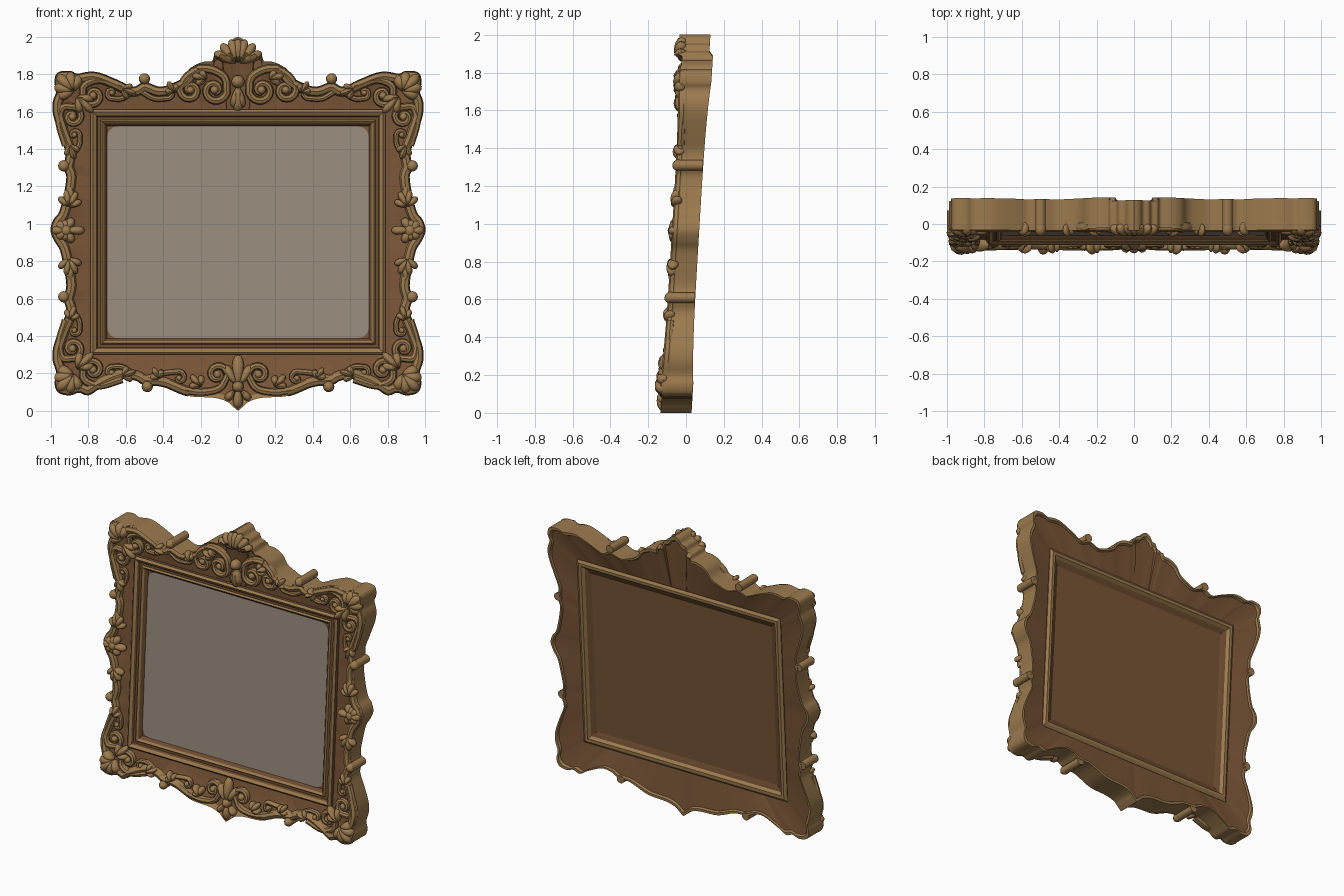
import bpy, bmesh, math
from mathutils import Matrix, Vector

if "Cube" in bpy.data.objects:
    bpy.data.objects.remove(bpy.data.objects["Cube"])

def mat(name, c):
    m = bpy.data.materials.new(name)
    m.diffuse_color = (*c, 1)
    m.use_nodes = True
    m.node_tree.nodes["Principled BSDF"].inputs["Base Color"].default_value = m.diffuse_color
    return m

GOLD = mat("antique_gold", (0.33, 0.195, 0.076))
BROWN = mat("walnut_brown", (0.195, 0.092, 0.038))
DARK = mat("dark_walnut", (0.15, 0.07, 0.028))
GLASS = mat("mirror_grey", (0.31, 0.26, 0.205))
CZ = 0.955  # height of the window centre

def finish(bm, name, mats, mirror=False, angle=40):
    """Lean the part back, thicken it towards top and bottom, make the object."""
    bmesh.ops.recalc_face_normals(bm, faces=bm.faces)
    for v in bm.verts:
        z = v.co.z
        k = 1 + 0.24 * min(1, abs(z - CZ) / 0.8) ** 4
        v.co.y = v.co.y * k + 0.06 * (z - 1) - (0.02 if z > 1.89 else 0)
    me = bpy.data.meshes.new(name)
    bm.to_mesh(me)
    bm.free()
    for m in mats:
        me.materials.append(m)
    ob = bpy.data.objects.new(name, me)
    bpy.context.collection.objects.link(ob)
    bpy.ops.object.select_all(action='DESELECT')
    ob.select_set(True)
    bpy.context.view_layer.objects.active = ob
    bpy.ops.object.shade_smooth_by_angle(angle=math.radians(angle))
    if mirror:
        ob.modifiers.new("mirror", 'MIRROR').use_mirror_merge = False
    return ob

def smooth(pts, n=4):
    """Catmull-Rom curve through 2D points."""
    p = [Vector(q) for q in pts]
    p = [2 * p[0] - p[1]] + p + [2 * p[-1] - p[-2]]
    out = []
    for a, b, c, d in zip(p, p[1:], p[2:], p[3:]):
        for i in range(n):
            t = i / n
            out.append(0.5 * (2 * b + (c - a) * t + (2 * a - 5 * b + 4 * c - d) * t * t
                              + (3 * b - a - 3 * c + d) * t ** 3))
    return out + [p[-2]]

def loft(bm, rings, mats, closed):
    """Skin rings of points; mats gives a material per strip between rings."""
    vs = [[bm.verts.new(c) for c in r] for r in rings]
    n = len(vs[0])
    for j in range(len(vs) if closed else len(vs) - 1):
        a, b = vs[j], vs[(j + 1) % len(vs)]
        for i in range(n):
            f = bm.faces.new((a[i], a[(i + 1) % n], b[(i + 1) % n], b[i]))
            f.material_index = mats[j] if mats else 0
    return vs

def tube(bm, pts, r0, r1, y=-0.045):
    rings = []
    for i, p in enumerate(pts):
        d = (pts[min(i + 1, len(pts) - 1)] - pts[max(i - 1, 0)]).normalized()
        r = r0 + (r1 - r0) * i / (len(pts) - 1)
        rings.append([(p.x + d.y * r * math.cos(a), y + r * math.sin(a), p.y - d.x * r * math.cos(a))
                      for a in (k * math.tau / 8 for k in range(8))])
    vs = loft(bm, rings, None, False)
    bm.faces.new(vs[0])
    bm.faces.new(vs[-1])

def ball(bm, x, z, r, y=-0.055):
    bmesh.ops.create_uvsphere(bm, u_segments=12, v_segments=8, radius=r,
                              matrix=Matrix.Translation((x, y, z)))

def leaf(bm, x, z, ang, length, width, y=-0.05, thick=0.03):
    """Pointed leaf from its base, ang in degrees in the front plane."""
    a = math.radians(ang)
    geo = bmesh.ops.create_uvsphere(bm, u_segments=12, v_segments=8, radius=1)
    for v in geo['verts']:
        u, w = v.co.x, v.co.z * width / 2 * (1 + 0.35 * v.co.x)
        s = (u + 1) * length / 2
        v.co = (x + s * math.cos(a) - w * math.sin(a), y + v.co.y * thick,
                z + s * math.sin(a) + w * math.cos(a))

def fan(bm, x, z, ang, n, spread, length, width):
    for i in range(n):
        t = i / (n - 1) - 0.5
        leaf(bm, x, z, ang + t * spread, length * (1 - 0.5 * abs(t)), width, -0.05 - 0.012 * (1 - abs(t)))

def scroll(bm, path, c, sense, turns=1.2, r=0.022):
    """Stem that curls into a volute around c."""
    pts = smooth(path)
    e = pts[-1] - Vector(c)
    a0 = math.atan2(e.y, e.x)
    for i in range(1, 23):
        t = i / 22
        a, R = a0 + sense * math.tau * turns * t, e.length * (1 - 0.8 * t)
        pts.append(Vector((c[0] + R * math.cos(a), c[1] + R * math.sin(a))))
    tube(bm, pts, r, r * 0.65, -0.05)
    ball(bm, c[0], c[1], r * 0.95)

# Right half of the wavy silhouette, crest to bottom tip
HALF = [(0, 2), (.03, 1.985), (.05, 1.955), (.08, 1.945), (.095, 1.915), (.125, 1.905), (.14, 1.87),
        (.19, 1.865), (.25, 1.835), (.29, 1.78), (.36, 1.745), (.42, 1.73), (.5, 1.755), (.56, 1.73),
        (.64, 1.765), (.74, 1.805), (.8, 1.81), (.86, 1.80), (.9, 1.815), (.965, 1.805), (.978, 1.75),
        (.968, 1.71), (.988, 1.65), (.985, 1.58), (.95, 1.47), (.92, 1.38), (.93, 1.3), (.915, 1.25),
        (.93, 1.15), (.955, 1.06), (.985, 1.02), (1, .965), (.98, .91), (.95, .86), (.93, .77),
        (.915, .67), (.93, .6), (.915, .53), (.95, .44), (.985, .34), (.988, .27), (.968, .2),
        (.978, .15), (.96, .10), (.9, .085), (.85, .1), (.8, .085), (.74, .12), (.63, .17), (.55, .165),
        (.5, .14), (.4, .13), (.27, .08), (.13, .07), (.06, .05), (.03, .025), (0, 0)]
half = smooth(HALF)
outline = half + [Vector((-p.x, p.y)) for p in half[-2:0:-1]]

# Frame body: wavy outside, rectangular window, gold walls and brown faces
def ring(t, y):
    out = []
    for p in outline:
        d = p - Vector((0, CZ))
        q = d * min(.76 / max(abs(d.x), 1e-6), .63 / max(abs(d.y), 1e-6))
        s = d.lerp(q, t)
        out.append((s.x, y, s.y + CZ))
    return out

bm = bmesh.new()
loft(bm, [ring(*r) for r in ((1, -.03), (.1, -.043), (0, -.06), (0, .072), (.07, .072), (.1, .06), (1, .035))],
     [1, 0, 0, 0, 0, 1, 1], True)
finish(bm, "frame_body", [GOLD, BROWN])

# Stepped window moulding, front and back; profile is offset from the glass and depth
prof = [(.088, -.03), (.088, -.052), (.075, -.064), (.058, -.055), (.05, -.044), (.034, -.044),
        (.026, -.054), (.014, -.044), (0, -.024), (0, .02), (.02, .03), (.035, .035), (.05, .052),
        (.07, .052), (.088, .04)]
mats = [1, 0, 0, 1, 1, 0, 0, 1, 1, 1, 1, 0, 0, 0, 1]
bm = bmesh.new()
loft(bm, [[(sx * (.70 + o), y, CZ + sz * (.567 + o)) for sx, sz in ((1, 1), (1, -1), (-1, -1), (-1, 1))]
          for o, y in prof], mats, True)
finish(bm, "window_moulding", [GOLD, DARK], angle=25)

# Backing board
bm = bmesh.new()
bmesh.ops.create_cube(bm, size=1, matrix=Matrix.Translation((0, .001, CZ)) @ Matrix.Diagonal((1.41, .038, 1.144, 1)))
finish(bm, "backing_board", [BROWN])

# Mirror glass plate with rounded corners
bm = bmesh.new()
pts = [(sx * .64 + .06 * math.cos(a), CZ + sz * .507 + .06 * math.sin(a))
       for sx, sz, s in ((1, 1, 0), (-1, 1, 90), (-1, -1, 180), (1, -1, 270))
       for a in (math.radians(s + 15 * i) for i in range(7))]
vs = loft(bm, [[(x, y, z) for x, z in pts] for y in (-.024, -.017)], None, False)
bm.faces.new(vs[0])
bm.faces.new(vs[1])
finish(bm, "mirror_glass", [GLASS])

# Gold rail following the silhouette
bm = bmesh.new()
seg = half[32:-16]
rail = []
for i, p in enumerate(seg):
    d = (seg[min(i + 2, len(seg) - 1)] - seg[max(i - 2, 0)]).normalized()
    rail.append(p + Vector((d.y, -d.x)) * .024)
tube(bm, rail, .027, .027)
finish(bm, "edge_rail", [GOLD], True)

# Rounded knobs running through the depth of the edge
bm = bmesh.new()
for x, z in ((.5, 1.775), (.932, 1.31), (.932, .61), (.485, .13)):
    bmesh.ops.create_cone(bm, cap_ends=True, segments=14, radius1=.028, radius2=.028, depth=.14,
                          matrix=Matrix.Translation((x, 0, z)) @ Matrix.Rotation(math.pi / 2, 4, 'X'))
    ball(bm, x, z, .03, -.06)
finish(bm, "edge_knobs", [GOLD], True)

# Crest: shell, paired volutes and hanging leaf
bm = bmesh.new()
scroll(bm, [(.22, 1.83), (.14, 1.825), (.07, 1.78), (.06, 1.70)], (.125, 1.715), 1, r=.024)
scroll(bm, [(.2, 1.83), (.27, 1.79), (.31, 1.73)], (.255, 1.715), -1, r=.023)
scroll(bm, [(.52, 1.71), (.45, 1.67), (.38, 1.67)], (.375, 1.705), -1, .8, .016)
for a, l in ((78, .13), (52, .13), (25, .13)):
    leaf(bm, .01, 1.86, a, l, .05)
fan(bm, .17, 1.77, 20, 3, 80, .08, .035)
fan(bm, .34, 1.70, 60, 3, 90, .07, .03)
leaf(bm, .01, 1.72, -82, .1, .04)
finish(bm, "crest_scrolls", [GOLD], True)
bm = bmesh.new()
leaf(bm, 0, 1.86, 90, .13, .05)
leaf(bm, 0, 1.74, -90, .14, .06)
ball(bm, 0, 1.76, .035)
leaf(bm, 0, .13, 90, .17, .06)
leaf(bm, 0, .12, -90, .11, .05)
ball(bm, 0, .13, .03)
finish(bm, "centre_leaves", [GOLD])

# Corner scrolls and shells; lower ones are flipped upside down
for name, f, s in (("upper_corner", lambda z: z, 1), ("lower_corner", lambda z: 1.905 - z, -1)):
    bm = bmesh.new()
    P = lambda *q: [(x, f(z)) for x, z in q]
    scroll(bm, P((.62, 1.735), (.74, 1.77), (.82, 1.74), (.83, 1.68)), (.775, f(1.685)), -s)
    scroll(bm, P((.92, 1.42), (.955, 1.54), (.94, 1.62), (.88, 1.625)), (.885, f(1.572)), s)
    scroll(bm, P((.56, 1.71), (.62, 1.67), (.68, 1.67)), (.675, f(1.70)), s, .8, .016)
    scroll(bm, P((.89, 1.36), (.85, 1.42), (.845, 1.47)), (.875, f(1.475)), -s, .8, .015)
    fan(bm, .88, f(1.71), 45 * s, 5, 130, .12, .055)
    fan(bm, .86, f(1.68), -135 * s, 3, 70, .12, .04)
    fan(bm, .62, f(1.72), 200 * s, 3, 80, .08, .03)
    fan(bm, .90, f(1.42), 250 * s, 3, 80, .08, .03)
    # leaves beside the side flower
    fan(bm, .905, f(1.09), 100 * s, 4, 110, .1, .035)
    leaf(bm, .90, f(1.22), -95 * s, .12, .04)
    finish(bm, name + "_scrolls", [GOLD], True)

# Side flowers
bm = bmesh.new()
fan(bm, .92, .965, 0, 5, 170, .075, .045)
fan(bm, .92, .965, 180, 3, 120, .1, .045)
ball(bm, .92, .965, .035, -.06)
finish(bm, "side_flowers", [GOLD], True)

# Bottom centre volutes and leaves
bm = bmesh.new()
scroll(bm, [(.3, .115), (.2, .10), (.1, .12), (.055, .19)], (.11, .195), -1, r=.022)
scroll(bm, [(.5, .17), (.4, .2), (.31, .21)], (.315, .175), 1, .8, .016)
fan(bm, .2, .13, 50, 3, 90, .08, .035)
leaf(bm, .01, .14, 60, .12, .045)
leaf(bm, .02, .11, -50, .07, .04)
fan(bm, .42, .17, 60, 3, 90, .07, .03)
finish(bm, "bottom_scrolls", [GOLD], True)
